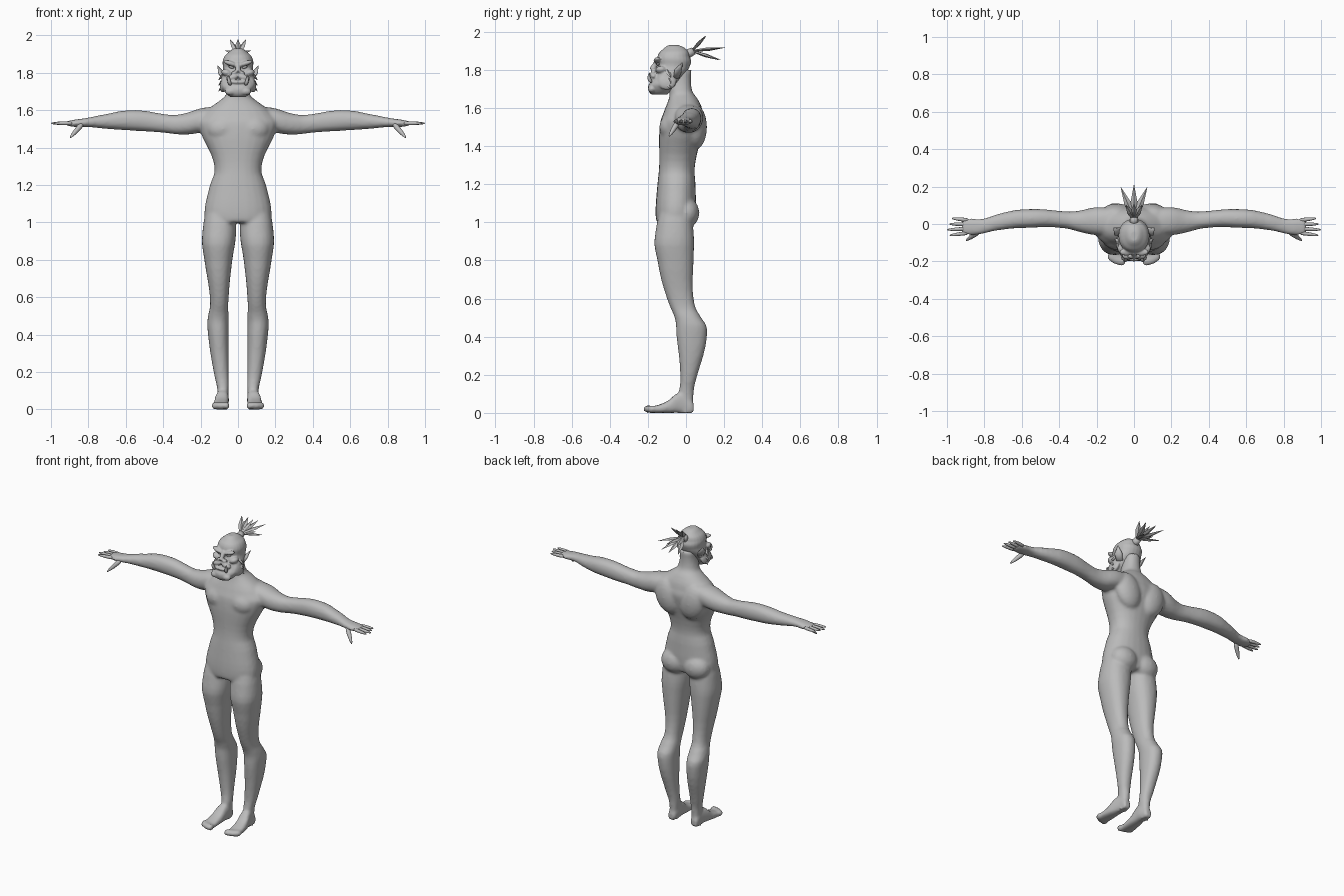
import bpy, bmesh, math
from mathutils import Vector, Matrix

if "Cube" in bpy.data.objects:
    bpy.data.objects.remove(bpy.data.objects["Cube"])

grey_colour = (0.5, 0.5, 0.5, 1)
grey = bpy.data.materials.new("plain grey")
grey.use_nodes = True
grey.diffuse_color = grey_colour
shader = grey.node_tree.nodes["Principled BSDF"]
shader.inputs["Base Color"].default_value = grey_colour


def skin_rings(mesh, rings):
    """Bridge rings of points into one closed tube."""
    loops = [[mesh.verts.new(point) for point in ring] for ring in rings]
    for lower, upper in zip(loops, loops[1:]):
        for i in range(len(lower)):
            mesh.faces.new((lower[i - 1], lower[i], upper[i], upper[i - 1]))
    mesh.faces.new(reversed(loops[0]))
    mesh.faces.new(loops[-1])


def smooth_rows(rows, steps=4):
    """Pass a soft curve through the given sections."""
    rows = [Vector(row) for row in rows]
    padded = [rows[0]] + rows + [rows[-1]]
    for before, start, end, after in zip(padded, rows, rows[1:], padded[3:]):
        for step in range(steps):
            t = step / steps
            leaving = start + (end - before) * (t / 2)
            arriving = end - (after - start) * ((1 - t) / 2)
            yield leaving + (arriving - leaving) * (t * t * (3 - 2 * t))
    yield rows[-1]


def loft(mesh, axis, rows, squareness=0.9, sides=24):
    """Each row is a position on the axis, then low and high limits across it."""
    rings = []
    for along, left, right, near, far in smooth_rows(rows):
        ring = []
        for k in range(sides):
            angle = math.tau * k / sides
            c, s = math.cos(angle), math.sin(angle)
            c = math.copysign(abs(c) ** squareness, c)
            s = math.copysign(abs(s) ** squareness, s)
            a = (left + right + (right - left) * c) / 2
            b = (near + far + (far - near) * s) / 2
            ring.append({"x": (along, a, b), "y": (a, along, b), "z": (a, b, along)}[axis])
        rings.append(ring)
    skin_rings(mesh, rings)


def symmetric(rows):
    """Expand height, half width, front and back into full sections."""
    return [(height, -half, half, front, back) for height, half, front, back in rows]


def tube(mesh, points, radii, sides=10, flatness=1.0):
    """Tapered form running through a few points."""
    points = [Vector(point) for point in points]
    direction = (points[-1] - points[0]).normalized()
    across = direction.cross(Vector((0, 0, 1))).normalized()
    up = across.cross(direction) * flatness
    angles = [math.tau * k / sides for k in range(sides)]
    skin_rings(mesh, [[point + (across * math.cos(angle) + up * math.sin(angle)) * radius
                       for angle in angles] for point, radius in zip(points, radii)])


def blob(mesh, centre, size, tilt=0.0):
    placement = (Matrix.Translation(centre) @ Matrix.Rotation(tilt, 4, "Y")
                 @ Matrix.Diagonal((*size, 1)))
    bmesh.ops.create_uvsphere(mesh, u_segments=20, v_segments=12, radius=1, matrix=placement)


def mirror(mesh):
    """Copy the left side to the right side."""
    everything = mesh.verts[:] + mesh.edges[:] + mesh.faces[:]
    copy = bmesh.ops.duplicate(mesh, geom=everything)
    for element in copy["geom"]:
        if isinstance(element, bmesh.types.BMVert):
            element.co.x *= -1


def finish(mesh, name, smooth=True, rounded=False, voxel=0.0):
    """Turn the mesh into an object, optionally rounded or fused into one skin."""
    bmesh.ops.recalc_face_normals(mesh, faces=mesh.faces[:])
    for face in mesh.faces:
        face.smooth = smooth
    data = bpy.data.meshes.new(name)
    mesh.to_mesh(data)
    mesh.free()
    data.materials.append(grey)
    part = bpy.data.objects.new(name, data)
    bpy.context.collection.objects.link(part)
    if rounded:
        part.modifiers.new("round", "SUBSURF").levels = 1
    if voxel:
        fuse = part.modifiers.new("fuse", "REMESH")
        fuse.mode = "VOXEL"
        fuse.voxel_size = voxel
        fuse.use_smooth_shade = True
        relax = part.modifiers.new("relax", "SMOOTH")
        relax.factor = 0.5
        relax.iterations = 4


# Body: one leg, foot and arm, mirrored and fused with the torso
body = bmesh.new()
leg_sections = [
    (1.1, .02, .16, -.12, .02), (.95, .01, .19, -.16, .04), (.8, .03, .18, -.15, .04),
    (.6, .05, .15, -.1, .04), (.5, .05, .16, -.06, .08), (.4, .05, .16, -.05, .11),
    (.2, .05, .13, -.03, .06), (.1, .05, .11, -.04, .04), (0, .06, .11, -.04, .04)]
foot_sections = [
    (.04, .06, .11, 0, .05), (0, .05, .11, 0, .09), (-.05, .05, .12, 0, .1),
    (-.1, .05, .13, 0, .06), (-.19, .05, .14, 0, .03)]
arm_sections = [
    (.1, -.06, .08, 1.5, 1.62), (.2, -.06, .09, 1.48, 1.61), (.3, -.04, .07, 1.47, 1.58),
    (.4, -.02, .07, 1.48, 1.58), (.55, -.02, .08, 1.49, 1.6), (.7, -.03, .06, 1.5, 1.58),
    (.8, -.05, .03, 1.51, 1.56), (.87, -.06, .03, 1.51, 1.55), (.92, -.05, .02, 1.52, 1.54)]
torso_sections = [
    (1, .15, -.15, .03), (1.05, .18, -.16, .05), (1.2, .15, -.15, .05),
    (1.32, .13, -.14, .05), (1.48, .2, -.14, .09), (1.57, .19, -.12, .09),
    (1.65, .1, -.09, .06), (1.7, .06, -.09, .03), (1.8, .05, -.09, .03)]
loft(body, "z", leg_sections)
loft(body, "y", foot_sections, squareness=0.7)
loft(body, "x", arm_sections)
for toe in range(5):
    blob(body, (.06 + toe / 60, -.2 + toe * toe / 600, .02), (.015, .025, .02))
blob(body, (.08, 0, 1.05), (.09, .07, .08))  # buttock
blob(body, (.09, .05, 1.5), (.09, .06, .12), tilt=.3)  # shoulder blade
blob(body, (.08, -.08, 1.5), (.09, .06, .07))  # chest
mirror(body)
loft(body, "z", symmetric(torso_sections))
finish(body, "body", voxel=.01)

# Hands: four fingers and a lowered thumb on each side
hands = bmesh.new()
for finger in range(4):
    knuckle = Vector((.88, .02 - finger / 45, 1.53))
    tip = Vector((1 - abs(finger - 2) / 80, .03 - finger / 33, 1.53))
    tube(hands, [knuckle, knuckle.lerp(tip, .5), knuckle.lerp(tip, .9), tip],
         [.012, .011, .007, .002])
wrist, thumb_tip = Vector((.83, -.04, 1.53)), Vector((.9, -.09, 1.45))
tube(hands, [wrist, wrist.lerp(thumb_tip, .4), wrist.lerp(thumb_tip, .8), thumb_tip],
     [.016, .015, .01, .002])
mirror(hands)
finish(hands, "fingers", rounded=True)

# Head: skull with heavy jaw, brow, cheeks, nose and lips fused on
head = bmesh.new()
blob(head, (.04, -.15, 1.85), (.04, .02, .013), tilt=-.3)  # brow
blob(head, (.06, -.13, 1.8), (.03, .03, .02), tilt=-.3)  # cheekbone
blob(head, (.02, -.17, 1.8), (.015, .015, .01))  # nostril
blob(head, (.03, -.17, 1.775), (.035, .02, .016), tilt=.3)  # upper lip
blob(head, (.075, -.1, 1.74), (.02, .05, .045), tilt=-.2)  # jaw corner
blob(head, (.04, -.18, 1.7), (.03, .02, .02))  # chin
mirror(head)
head_sections = [
    (1.67, .04, -.18, -.1), (1.71, .08, -.2, -.06), (1.76, .09, -.17, -.02),
    (1.82, .08, -.15, .02), (1.87, .08, -.15, .02), (1.91, .05, -.12, 0),
    (1.93, .02, -.09, -.04)]
loft(head, "z", symmetric(head_sections))
tube(head, [(0, -.15, 1.85), (0, -.18, 1.8)], [.012, .015])  # nose bridge
blob(head, (0, -.18, 1.75), (.05, .02, .01))  # lower lip
finish(head, "head", voxel=.005)

# Eyes under the brow
eyes = bmesh.new()
blob(eyes, (.035, -.145, 1.83), (.015, .01, .007), tilt=-.2)
mirror(eyes)
finish(eyes, "eyes")

# Tusks rising from the lower lip
tusks = bmesh.new()
tube(tusks, [(.04, -.18, 1.73), (.05, -.2, 1.76), (.05, -.19, 1.79)], [.012, .01, .001])
mirror(tusks)
finish(tusks, "tusks", rounded=True)

# Pointed ears, flattened and swept outward
ears = bmesh.new()
tube(ears, [(.07, -.05, 1.76), (.09, -.04, 1.8), (.11, -.02, 1.84)],
     [.02, .025, .001], sides=8, flatness=.4)
mirror(ears)
finish(ears, "ears")

# Pointed whiskers down the side of the jaw
whiskers = bmesh.new()
for row in range(3):
    root = Vector((.07, -.1, 1.8 - row * .03))
    tip = root + Vector((.035, .02, -.04))
    tube(whiskers, [root, root.lerp(tip, .5), tip], [.014, .014, .001], sides=5, flatness=.6)
mirror(whiskers)
finish(whiskers, "whiskers", smooth=False)

# Topknot: a short tie with three fanned layers of flat spikes
tie = bmesh.new()
tube(tie, [(0, 0, 1.88), (0, .04, 1.9)], [.025, .02], sides=12)
finish(tie, "hair_tie")

topknot = bmesh.new()
root = Vector((0, .03, 1.9))
for pitch, length in [(.8, .11), (.1, .18), (-.3, .16)]:
    for yaw in (-.4, 0, .4):
        heading = Vector((math.sin(yaw), math.cos(yaw) * math.cos(pitch), math.sin(pitch)))
        spike = heading * length
        tube(topknot, [root, root + spike / 2, root + spike], [.01, .018, .001],
             sides=4, flatness=.5)
finish(topknot, "topknot", smooth=False)
